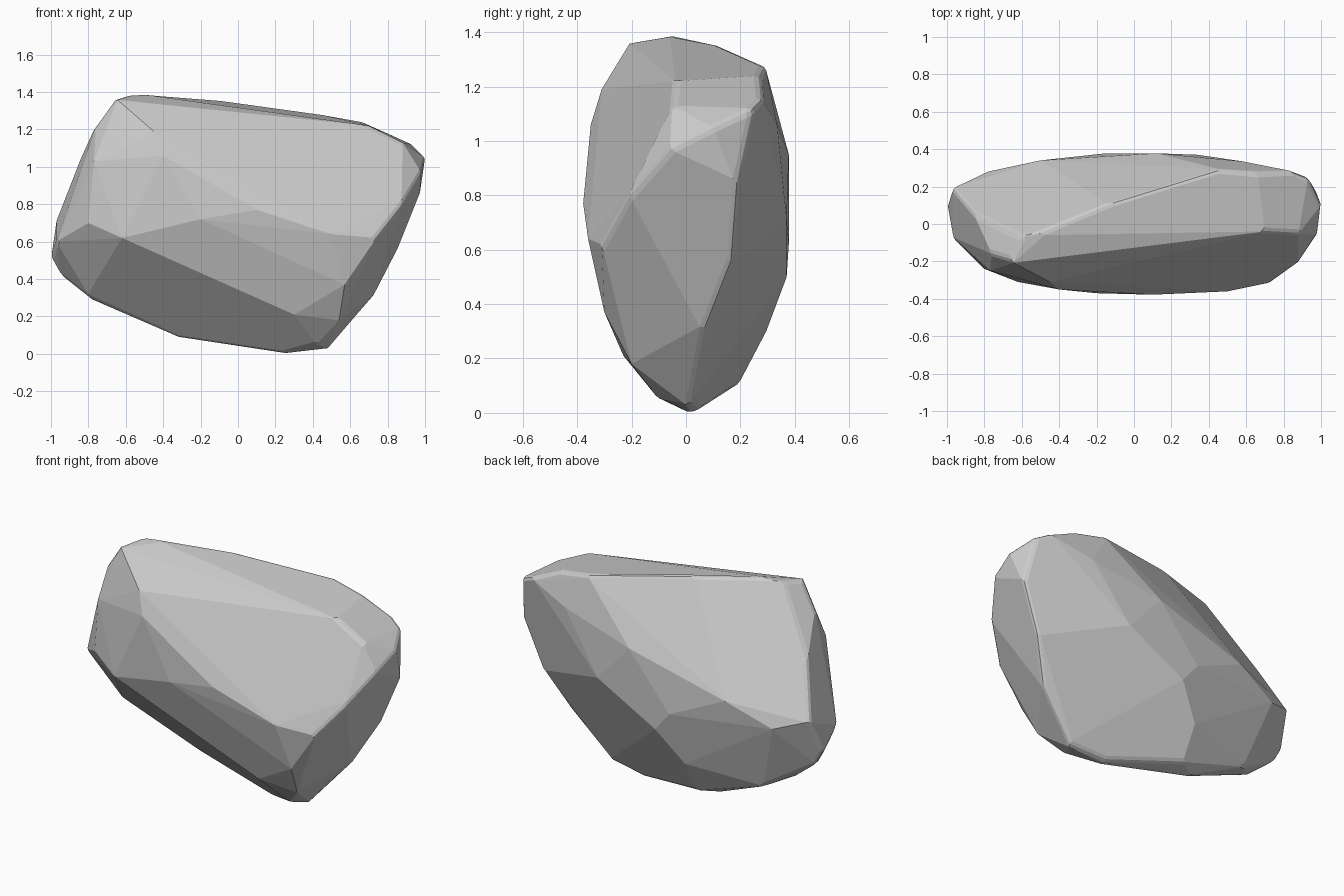
import bpy, bmesh, math

# Corner points of the boulder, grouped by side
top = [(-.66, -.19, 1.36), (-.6, -.07, 1.38), (-.48, -.04, 1.39), (-.1, .12, 1.355),
       (.45, .29, 1.28), (.66, .27, 1.24), (.7, -.04, 1.22), (.86, .28, 1.15)]
right = [(.93, .25, 1.12), (.88, -.05, 1.13), (1.0, .1, 1.05), (.98, -.06, .97), (.97, .19, .84),
         (.88, -.21, .8), (.86, .17, .56), (.74, -.31, .62), (.73, .07, .31), (.57, -.3, .37)]
front = [(-.45, -.31, 1.19), (-.4, -.35, 1.06), (.1, -.378, .77), (-.2, -.37, .72),
         (.5, -.36, .64), (-.62, -.31, .62), (.3, -.23, .21), (.54, -.2, .18)]
left = [(-.76, -.16, 1.22), (-.77, -.25, 1.03), (-.8, -.24, .7), (-.97, -.07, .6), (-1, .1, .51),
        (-.97, .19, .72), (-.86, .06, 1.0), (-.78, .28, .66), (-.8, .04, .3), (-.95, .1, .42)]
back = [(.12, .378, .95), (-.15, .378, .62), (.34, .37, .71), (-.5, .34, .78), (-.05, .37, .5),
        (-.2, .295, .3), (.58, .335, 1.06), (-.65, .18, .24), (-.2, .19, .1)]
bottom = [(.24, 0, 0), (.49, .02, .035), (.42, -.1, .05), (.25, .05, .01), (-.32, .1, .085)]

bm = bmesh.new()
for p in top + right + front + left + back + bottom:
    bm.verts.new(p)
bmesh.ops.convex_hull(bm, input=bm.verts)
bmesh.ops.delete(bm, geom=[v for v in bm.verts if not v.link_faces], context='VERTS')

# Merge nearly coplanar triangles into broad flat facets
bmesh.ops.dissolve_limit(bm, angle_limit=math.radians(4), verts=bm.verts, edges=bm.edges)
bmesh.ops.recalc_face_normals(bm, faces=bm.faces)

mesh = bpy.data.meshes.new("boulder")
bm.to_mesh(mesh)
bm.free()
boulder = bpy.data.objects.new("boulder", mesh)
bpy.context.collection.objects.link(boulder)

# Worn edges
wear = boulder.modifiers.new("worn_edges", 'BEVEL')
wear.width = .03
wear.segments = 2
wear.limit_method = 'ANGLE'
wear.angle_limit = math.radians(38)
